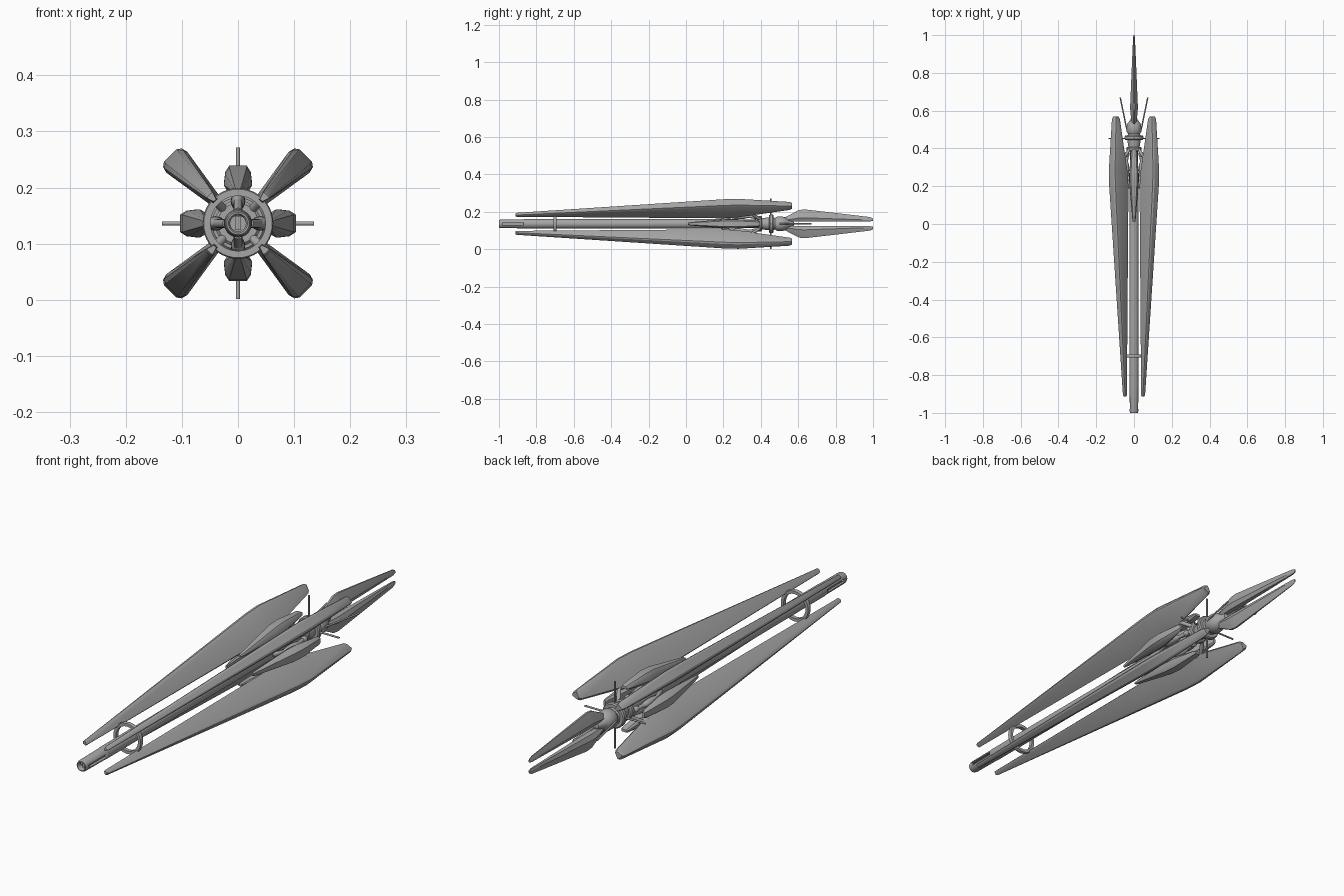
import bpy, bmesh, math
from mathutils import Matrix, Vector

if "Cube" in bpy.data.objects:
    bpy.data.objects.remove(bpy.data.objects["Cube"])

CZ = 0.136                      # height of the long axis
CARDINAL = [0, 90, 180, 270]
DIAGONAL = [45, 135, 225, 315]

grey = bpy.data.materials.new("steel_grey")
grey.diffuse_color = (0.38, 0.38, 0.38, 1)
grey.use_nodes = True
grey.node_tree.nodes["Principled BSDF"].inputs["Base Color"].default_value = grey.diffuse_color


def finish(name, bm, angle=0, smooth=35):
    """Spin the part about the long axis, lift it and add it to the scene."""
    bmesh.ops.recalc_face_normals(bm, faces=bm.faces)
    turn = Matrix.Translation((0, 0, CZ)) @ Matrix.Rotation(math.radians(angle), 4, 'Y')
    bm.transform(turn)
    me = bpy.data.meshes.new(name)
    bm.to_mesh(me)
    bm.free()
    me.materials.append(grey)
    ob = bpy.data.objects.new(name, me)
    bpy.context.collection.objects.link(ob)
    bpy.ops.object.select_all(action='DESELECT')
    ob.select_set(True)
    bpy.context.view_layer.objects.active = ob
    bpy.ops.object.shade_smooth_by_angle(angle=math.radians(smooth))
    return ob


def skin(rings, closed=False):
    """Join rings of points into a surface, capped unless closed."""
    bm = bmesh.new()
    vs = [[bm.verts.new(p) for p in r] for r in rings]
    n = len(vs[0])
    pairs = list(zip(vs, vs[1:])) + ([(vs[-1], vs[0])] if closed else [])
    for a, b in pairs:
        for i in range(n):
            j = (i + 1) % n
            bm.faces.new((a[i], a[j], b[j], b[i]))
    if not closed:
        bm.faces.new(vs[0])
        bm.faces.new(vs[-1])
    return bm


def lathe(name, profile, closed=False, n=32):
    """profile: (y, radius) around the long axis."""
    rings = [[(r * math.cos(t), y, r * math.sin(t))
              for t in (2 * math.pi * i / n for i in range(n))] for y, r in profile]
    return finish(name, skin(rings, closed))


def fin(name, angle, section, stations):
    """section: (side, height) fractions; stations: (y, inner, outer, half_width)."""
    rings = [[(s * w, y, a + h * (b - a)) for s, h in section] for y, a, b, w in stations]
    return finish(name, skin(rings), angle, 30)


def rod(name, angle, a, b, r, n=12):
    a, b = Vector(a), Vector(b)
    bm = bmesh.new()
    d = b - a
    place = Matrix.Translation((a + b) / 2) @ d.to_track_quat('Z', 'Y').to_matrix().to_4x4()
    bmesh.ops.create_cone(bm, cap_ends=True, segments=n, radius1=r, radius2=r,
                          depth=d.length, matrix=place)
    return finish(name, bm, angle)


def ball(name, angle, at, size):
    bm = bmesh.new()
    bmesh.ops.create_uvsphere(bm, u_segments=16, v_segments=10, radius=1,
                              matrix=Matrix.Translation(at) @ Matrix.Diagonal((*size, 1)))
    return finish(name, bm, angle, 60)


def box(name, at, size):
    bm = bmesh.new()
    bmesh.ops.create_cube(bm, size=1, matrix=Matrix.Translation(at) @ Matrix.Diagonal((*size, 1)))
    return finish(name, bm)


# Barrel with a hollow, side-slotted muzzle
barrel = lathe("barrel", [(-0.86, 0.001), (-0.86, 0.014), (-0.995, 0.014), (-1.0, 0.017),
                          (-1.0, 0.020), (-0.99, 0.023), (-0.87, 0.024), (-0.86, 0.025),
                          (0.25, 0.025), (0.28, 0.022), (0.5, 0.022), (0.5, 0.001)])
slot = box("muzzle_slot_cutter", (0, -0.925, 0), (0.1, 0.11, 0.012))
cut = barrel.modifiers.new("slots", 'BOOLEAN')
cut.object, cut.operation = slot, 'DIFFERENCE'
bpy.context.view_layer.objects.active = barrel
bpy.ops.object.modifier_apply(modifier="slots")
bpy.data.objects.remove(slot)
box("muzzle_core", (0, -0.92, 0), (0.010, 0.13, 0.024))

# Front ring that carries the panel tips
lathe("front_ring", [(-0.708, 0.049), (-0.708, 0.061), (-0.704, 0.063), (-0.696, 0.063),
                     (-0.692, 0.061), (-0.692, 0.049)], closed=True, n=40)

# Rear collars and dome
lathe("front_collar", [(0.385, 0.02), (0.385, 0.036), (0.39, 0.041), (0.402, 0.041),
                       (0.407, 0.036), (0.407, 0.02)], closed=True)
lathe("rear_hub", [(0.40, 0.02), (0.40, 0.028), (0.435, 0.034), (0.47, 0.034),
                   (0.485, 0.026), (0.485, 0.02)], closed=True)
lathe("rear_collar", [(0.445, 0.03), (0.445, 0.046), (0.45, 0.05), (0.463, 0.05),
                      (0.468, 0.046), (0.468, 0.03)], closed=True)
lathe("rear_dome", [(0.475, 0.001), (0.475, 0.03), (0.488, 0.039), (0.515, 0.039),
                    (0.535, 0.033), (0.55, 0.02), (0.575, 0.012), (0.58, 0.001)])

# Long diagonal wing panels, wider along the outer edge
WEDGE = [(-0.4, 0), (0.4, 0), (1, 0.86), (0.9, 0.95), (0.6, 1),
         (-0.6, 1), (-0.9, 0.95), (-1, 0.86)]
for a in DIAGONAL:
    fin("wing_panel", a, WEDGE, [(-0.912, 0.058, 0.072, 0.007), (-0.905, 0.057, 0.076, 0.009),
                                 (0.20, 0.052, 0.168, 0.026), (0.28, 0.06, 0.171, 0.026),
                                 (0.555, 0.112, 0.152, 0.017), (0.568, 0.12, 0.146, 0.013)])
    # Link from the hub to the panel
    rod("panel_strut", a, (0, 0.40, 0.03), (0, 0.34, 0.085), 0.008)
    ball("panel_joint", a, (0, 0.335, 0.078), (0.013, 0.022, 0.014))

# Short fins between the panels with their swollen arms
POD = [(-0.7, 0), (0.7, 0), (1.05, 0.3), (0.95, 0.75), (0.65, 1),
       (-0.65, 1), (-0.95, 0.75), (-1.05, 0.3)]
for a in CARDINAL:
    fin("short_fin", a, POD, [(0.01, 0.056, 0.062, 0.006), (0.03, 0.054, 0.066, 0.009),
                              (0.22, 0.054, 0.100, 0.024), (0.27, 0.058, 0.103, 0.024),
                              (0.385, 0.078, 0.095, 0.016), (0.395, 0.082, 0.092, 0.012)])
    ball("arm_bulge", a, (0, 0.285, 0.040), (0.013, 0.055, 0.015))
    rod("arm_front", a, (0, 0.19, 0.02), (0, 0.25, 0.042), 0.008)
    rod("arm_rear", a, (0, 0.31, 0.043), (0, 0.39, 0.032), 0.008)
    ball("arm_joint", a, (0, 0.37, 0.036), (0.012, 0.016, 0.012))
    # Straight thin aerial
    rod("aerial", a, (0, 0.453, 0.03), (0, 0.453, 0.135), 0.0036)

# Slanted thin rods on both sides
for a in (90, 270):
    rod("slanted_rod", a, (0, 0.50, 0.038), (0, 0.67, 0.073), 0.0036)

# Twin tail blades
LENS = [(-0.55, 0), (0.55, 0), (1, 0.3), (0.6, 0.7), (0.2, 1),
        (-0.2, 1), (-0.6, 0.7), (-1, 0.3)]
for a in (0, 180):
    fin("tail_blade", a, LENS, [(0.52, 0.012, 0.03, 0.012), (0.605, 0.013, 0.074, 0.02),
                                (0.635, 0.013, 0.077, 0.020), (0.85, 0.013, 0.052, 0.011),
                                (0.985, 0.013, 0.036, 0.005), (1.0, 0.016, 0.029, 0.003)])
